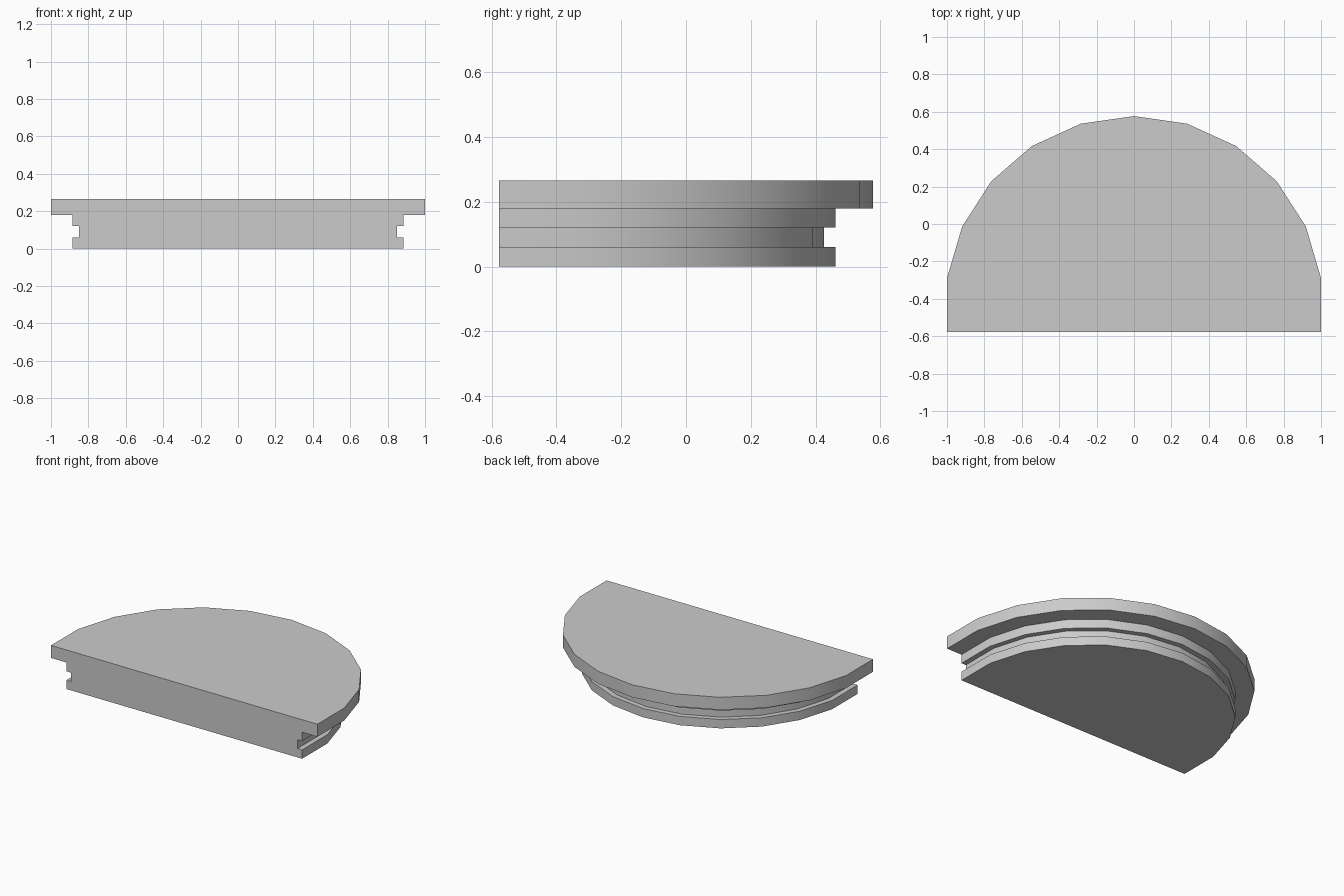
import bpy, bmesh
from math import sin, cos, radians, tau

if "Cube" in bpy.data.objects:
    bpy.data.objects.remove(bpy.data.objects["Cube"])

SIDES = 22           # full circle count; the half disc uses 13 of its points
CENTRE_Y = -0.433
FRONT_Y = -0.577

# Edge profile from the bottom up: (radius, z)
PROFILE = [(0.894, 0.0), (0.894, 0.06), (0.859, 0.06), (0.859, 0.12),
           (0.894, 0.12), (0.894, 0.18), (1.01, 0.18), (1.01, 0.265)]


def ring(bm, r, z):
    """Arc of points from right to left, ending on the flat front plane."""
    verts = []
    for i in range(-6, 7):
        a = tau * i / SIDES
        y = FRONT_Y if abs(i) == 6 else CENTRE_Y + r * cos(a)
        verts.append(bm.verts.new((-r * sin(a), y, z)))
    return verts


# Half-round lid with a grooved plug below it
bm = bmesh.new()
rings = [ring(bm, r, z) for r, z in PROFILE]
for low, high in zip(rings, rings[1:]):
    for i in range(len(low) - 1):
        bm.faces.new((low[i], low[i + 1], high[i + 1], high[i]))

# Bottom, top and the flat cut front
bm.faces.new(rings[0][::-1])
bm.faces.new(rings[-1])
bm.faces.new([r[-1] for r in rings] + [r[0] for r in reversed(rings)])
bmesh.ops.recalc_face_normals(bm, faces=bm.faces)

mesh = bpy.data.meshes.new("half_round_lid")
bm.to_mesh(mesh)
bm.free()
lid = bpy.data.objects.new("half_round_lid", mesh)
bpy.context.collection.objects.link(lid)

# Smooth rim with crisp steps
bpy.context.view_layer.objects.active = lid
lid.select_set(True)
bpy.ops.object.shade_smooth_by_angle(angle=radians(35))
